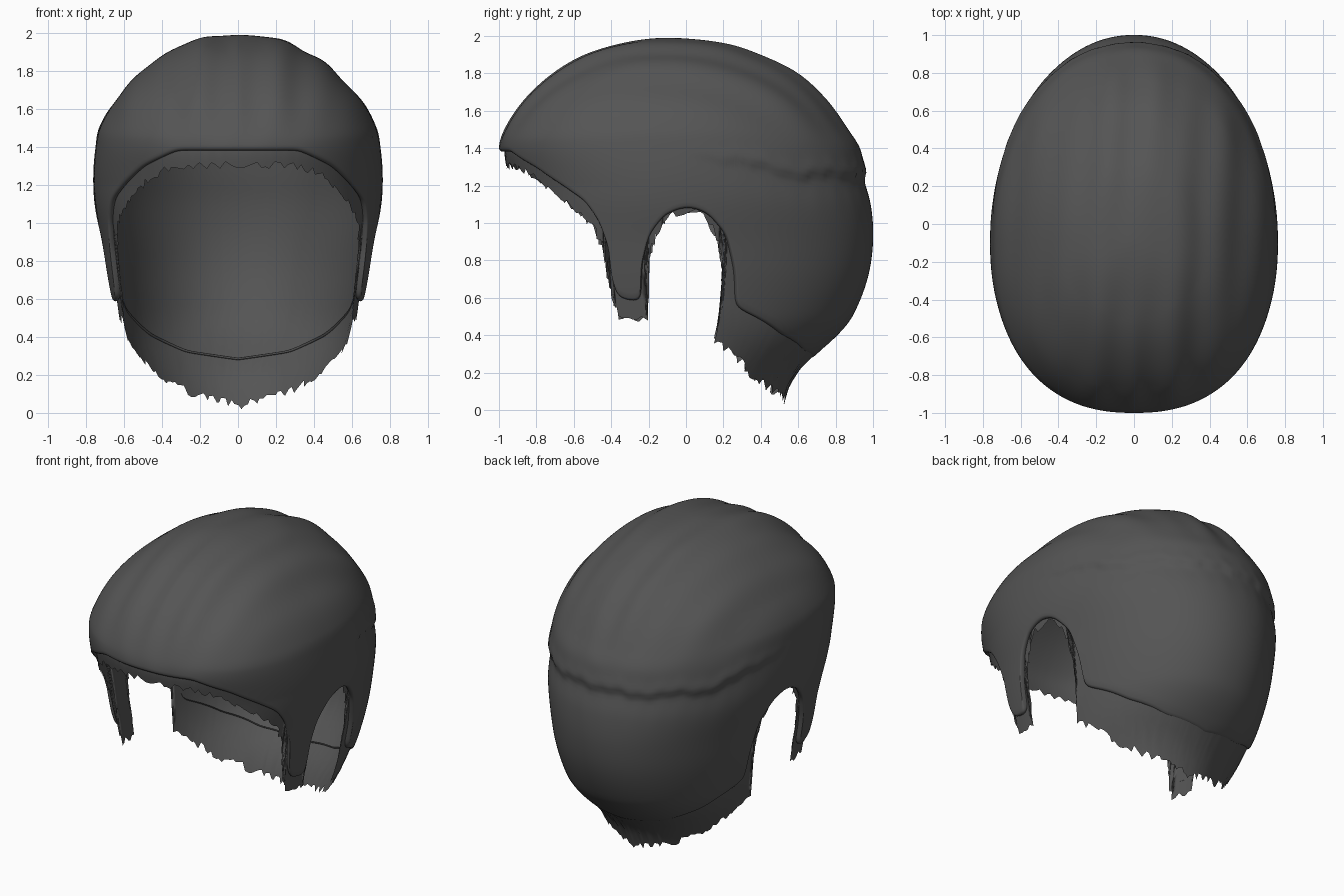
import bpy, bmesh, random
from math import sin, cos, radians, sqrt, hypot, exp
from mathutils import Vector

if "Cube" in bpy.data.objects:
    bpy.data.objects.remove(bpy.data.objects["Cube"])

random.seed(4)
TOP, YC = 1.99, -0.1

# Head sections: height, reach to front, reach to back, half width
SECTIONS = [(1.99, 0, 0, 0), (1.96, .25, .32, .24), (1.9, .44, .5, .37), (1.8, .61, .70, .50),
            (1.65, .77, .86, .65), (1.5, .87, .97, .73), (1.4, .9, 1.03, .75),
            (1.25, .88, 1.06, .762), (1.1, .86, 1.09, .755), (.9, .85, 1.1, .72),
            (.7, .83, 1.07, .69), (.5, .78, .99, .65), (.4, .72, .91, .62),
            (.3, .66, .80, .585), (.2, .6, .70, .54), (.1, .55, .65, .50), (.02, .5, .63, .48)]
KEYS = [sqrt(TOP - s[0]) for s in SECTIONS]

# Lower outlines: angle from the front in degrees, height
HAIR_EDGE = [(0, 1.40), (22, 1.40), (39, 1.315), (52, 1.21), (61, 1.13), (66.5, 1.02), (70, .88),
             (71, .7), (72.7, .61), (81, .59), (82, .8), (84.5, .95), (90, 1.07), (95.3, 1.105),
             (100.6, 1.07), (106, .95), (109, .75), (110.7, .56), (131, .42), (153, .33), (180, .29)]
SCALP_EDGE = [(0, 1.32), (24, 1.31), (38, 1.24), (50, 1.13), (59, 1.04), (64, .95), (67, .85),
              (69, .65), (72, .5), (83, .48), (83.5, .6), (84, .8), (86.5, .95), (91, 1.05),
              (95.5, 1.08), (99.5, 1.05), (104, .93), (106, .7), (106.5, .5), (106, .38),
              (116, .29), (132, .18), (152, .10), (180, .04)]


def section(q):
    """Smooth interpolation of the section table."""
    n = len(KEYS)
    i = max(k for k in range(n - 1) if KEYS[k] <= q or k == 0)
    h = KEYS[i + 1] - KEYS[i]
    t = min((q - KEYS[i]) / h, 1.05)

    def slope(k, c):
        a, b = max(k - 1, 0), min(k + 1, n - 1)
        return (SECTIONS[b][c] - SECTIONS[a][c]) / (KEYS[b] - KEYS[a])
    return [(2*t**3 - 3*t*t + 1) * SECTIONS[i][c] + (t**3 - 2*t*t + t) * h * slope(i, c)
            + (3*t*t - 2*t**3) * SECTIONS[i + 1][c] + (t**3 - t*t) * h * slope(i + 1, c)
            for c in (1, 2, 3)]


def point(deg, z, offset):
    """Point on the head; offset may be a function of the base point."""
    front, back, width = section(sqrt(max(TOP - z, 0)))
    s, c = sin(radians(deg)), cos(radians(deg))
    square = min(max((z - 1.2) / .25, 0), 1)        # fuller forehead above the opening
    e = .92 - .08 * square if c > 0 else .96
    x = width * abs(s) ** e * (1 if s >= 0 else -1)
    y = YC - front * abs(c) ** e if c > 0 else YC + back * abs(c) ** e
    p = Vector((x, y, z))
    d = Vector((x, y - YC, max(z - 1, 0))).normalized()
    return p + d * (offset(p, deg) if callable(offset) else offset)


def resample(edge, step, smooth=0):
    """Evenly spaced outline, mirrored to the full turn."""
    pts = []
    for (a, z), (b, w) in zip(edge, edge[1:]):
        n = max(1, round(hypot((b - a) * .014, w - z) / step))
        pts += [(a + (b - a) * k / n, z + (w - z) * k / n) for k in range(n)]
    pts.append(edge[-1])
    for _ in range(smooth):
        pts = [pts[0]] + [tuple((p[i] + 2 * q[i] + r[i]) / 4 for i in (0, 1))
                          for p, q, r in zip(pts, pts[1:], pts[2:])] + [pts[-1]]
    return pts + [(-a, z) for a, z in pts[-2:0:-1]]


def build_shell(name, columns, rows, offset, rim=()):
    bm = bmesh.new()
    top = bm.verts.new(point(0, TOP, offset))
    grid = []
    for deg, ze in columns:
        qe = sqrt(TOP - ze)
        col = [bm.verts.new(point(deg, TOP - (qe * i / rows) ** 2, offset))
               for i in range(1, rows + 1)]
        col += [bm.verts.new(point(deg, ze - dz, inset)) for dz, inset in rim]
        grid.append(col)
    for a, b in zip(grid, grid[1:] + grid[:1]):
        bm.faces.new((top, a[0], b[0]))
        for i in range(len(a) - 1):
            bm.faces.new((a[i], a[i + 1], b[i + 1], b[i]))
    bmesh.ops.recalc_face_normals(bm, faces=bm.faces)
    mesh = bpy.data.meshes.new(name)
    bm.to_mesh(mesh)
    bm.free()
    mesh.shade_smooth()
    mesh.materials.append(dark)
    ob = bpy.data.objects.new(name, mesh)
    bpy.context.collection.objects.link(ob)
    return ob


def strands(p, deg):
    """Combed ridges on top and the overhanging layer at the back."""
    x, y, z = p
    fade = min(max((z - 1.4) / .25, 0), 1) * min(1, hypot(x, y - YC) / .4)
    comb = fade * (.006 * sin(21 * abs(x) - 2.2 + .8 * y) + .004 * sin(31 * x - 2 * y))
    a = abs(deg)
    if a < 95:
        return comb
    line = 1.37 - .12 * min((a - 95) / 35, 1) + .010 * sin(a * .23 + .3 * x) + .006 * sin(deg * .7)
    strength = min((a - 95) / 25, 1)
    lip = exp(-((z - line - .03) / .05) ** 2) if z > line else 0
    step = 1 / (1 + exp(-max(min((z - line) / .008, 40), -40)))
    under = exp(-((z - line) / .12) ** 2) * (1 - step)
    return comb + strength * (.009 * lip * step - .012 * under)


def scalp_offset(p, deg):
    t = min(max((p.z - .33) / .3, 0), 1)
    return -.008 - .024 * t


dark = bpy.data.materials.new("dark_grey")
dark.diffuse_color = (.09, .09, .09, 1)
dark.use_nodes = True
dark.node_tree.nodes["Principled BSDF"].inputs["Base Color"].default_value = dark.diffuse_color

# Outer hair with a rolled rim
build_shell("hair", resample(HAIR_EDGE, .016, 8), 95, strands,
            rim=[(.008, -.004), (.012, -.013), (.008, -.024), (0, -.03)])

# Inner scalp layer with a ragged fringe
ragged = [(a + random.uniform(-.5, .5), max(z + random.uniform(-.025, .022), .005))
          for a, z in resample(SCALP_EDGE, .026)]
build_shell("scalp_fringe", ragged, 45, scalp_offset)
